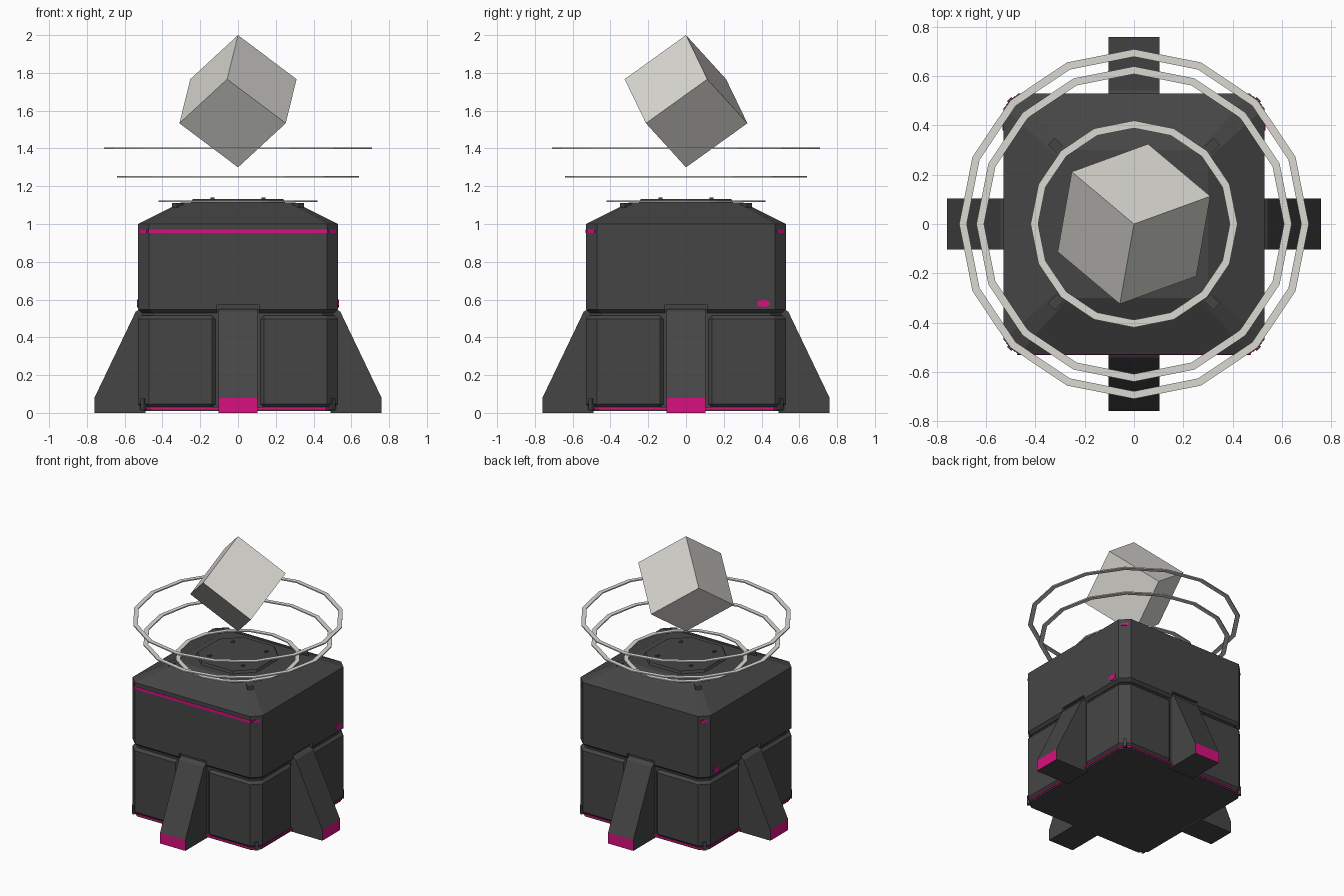
import bpy, bmesh, math
from mathutils import Matrix, Vector

if "Cube" in bpy.data.objects:
    bpy.data.objects.remove(bpy.data.objects["Cube"])


def material(name, rgb):
    m = bpy.data.materials.new(name)
    m.diffuse_color = (*rgb, 1)
    m.use_nodes = True
    m.node_tree.nodes["Principled BSDF"].inputs["Base Color"].default_value = m.diffuse_color
    return m


DARK = material("charcoal", (0.06, 0.06, 0.06))
PINK = material("magenta", (0.68, 0.005, 0.215))
PALE = material("pale_grey", (0.70, 0.69, 0.65))


def finish(bm, name, *mats):
    bmesh.ops.recalc_face_normals(bm, faces=bm.faces[:])
    me = bpy.data.meshes.new(name)
    bm.to_mesh(me)
    bm.free()
    ob = bpy.data.objects.new(name, me)
    bpy.context.collection.objects.link(ob)
    for m in mats:
        me.materials.append(m)
    return ob


def octagon(half, cut):
    a = half - cut
    return [(half, -a), (half, a), (a, half), (-a, half),
            (-half, a), (-half, -a), (-a, -half), (a, -half)]


def loft(name, sections, mat):
    """Stack of (z, outline) sections, closed at both ends."""
    bm = bmesh.new()
    rings = [[bm.verts.new((x, y, z)) for x, y in pts] for z, pts in sections]
    n = len(rings[0])
    for a, b in zip(rings, rings[1:]):
        for i in range(n):
            bm.faces.new((a[i], a[(i + 1) % n], b[(i + 1) % n], b[i]))
    bm.faces.new(rings[0])
    bm.faces.new(rings[-1])
    return finish(bm, name, mat)


def box(name, centre, size, mat, turn=0):
    bm = bmesh.new()
    bmesh.ops.create_cube(bm, size=1, matrix=Matrix.Rotation(turn, 4, 'Z')
                          @ Matrix.Translation(centre) @ Matrix.Diagonal((*size, 1)))
    return finish(bm, name, mat)


def bevel(ob, width):
    m = ob.modifiers.new("bevel", 'BEVEL')
    m.width, m.segments = width, 1
    m.limit_method, m.angle_limit = 'ANGLE', math.radians(60)


# base slab, light strip and inner core
loft("base_slab", [(0.01, octagon(0.515, 0.05)), (0.02, octagon(0.515, 0.05))], DARK)
loft("base_light_strip", [(0.02, octagon(0.521, 0.055)), (0.03, octagon(0.521, 0.055))], PINK)
loft("inner_core", [(0.03, octagon(0.505, 0.055)), (0.60, octagon(0.505, 0.055))], DARK)

# upper shell with sloping roof, notched above each leg
upper = loft("upper_shell", [(0.53, octagon(0.51, 0.055)), (0.548, octagon(0.53, 0.06)),
                             (1.0, octagon(0.53, 0.06)), (1.115, octagon(0.30, 0.035))], DARK)
for k in range(4):
    cutter = box("notch_cutter", (0, -0.54, 0.54), (0.22, 0.08, 0.07), DARK, k * math.pi / 2)
    cutter.hide_render = True
    mod = upper.modifiers.new("leg_notch", 'BOOLEAN')
    mod.object, mod.solver = cutter, 'EXACT'
    bpy.context.view_layer.objects.active = upper
    bpy.ops.object.modifier_apply(modifier=mod.name)
    bpy.data.objects.remove(cutter)

# four lower corner blocks, leaving slots for the legs
for k in range(4):
    c, s = round(math.cos(k * math.pi / 2)), round(math.sin(k * math.pi / 2))
    outline = [(0.12, 0.12), (0.53, 0.12), (0.53, 0.47), (0.47, 0.53), (0.12, 0.53)]
    block = loft("lower_corner_block", [(z, [(c * x - s * y, s * x + c * y) for x, y in outline])
                                        for z in (0.028, 0.515)], DARK)
    bevel(block, 0.018)

# four buttress legs, pink on the upright outer face
profile = [(0.49, 0), (0.76, 0), (0.76, 0.08), (0.542, 0.535), (0.52, 0.55), (0.49, 0.55)]
for k in range(4):
    bm = bmesh.new()
    sides = [[bm.verts.new((x, -d, z)) for d, z in profile] for x in (-0.103, 0.103)]
    bm.faces.new(sides[0])
    bm.faces.new(sides[1])
    for i in range(len(profile)):
        j = (i + 1) % len(profile)
        bm.faces.new((sides[0][i], sides[0][j], sides[1][j], sides[1][i]))
    for f in bm.faces:
        if all(v.co.y < -0.75 for v in f.verts):
            f.material_index = 1
    bmesh.ops.rotate(bm, verts=bm.verts[:], matrix=Matrix.Rotation(k * math.pi / 2, 3, 'Z'))
    finish(bm, "buttress_leg", DARK, PINK)

# front light stripe, corner lights, corner pegs and roof corner tabs
box("front_light_stripe", (0, -0.53, 0.962), (0.95, 0.005, 0.02), PINK)
diag = math.sqrt(0.5)
for k in range(4):
    turn = math.pi / 4 + k * math.pi / 2
    box("corner_light", (0, -diag, 0.962), (0.05, 0.006, 0.018), PINK, turn)
    box("corner_peg", (0, -diag + 0.005, 0.045), (0.025, 0.03, 0.06), DARK, turn)
    box("roof_corner_tab", (0, -0.45, 1.095), (0.04, 0.05, 0.03), DARK, turn)

# small hexagonal side lights
for sx in (-1, 1):
    bm = bmesh.new()
    bmesh.ops.create_cone(bm, cap_ends=True, segments=6, radius1=0.036, radius2=0.036, depth=0.008,
                          matrix=Matrix.Translation((sx * 0.53, 0.41, 0.58))
                          @ Matrix.Diagonal((1, 1, 0.6, 1)) @ Matrix.Rotation(math.pi / 2, 4, 'Y')
                          @ Matrix.Rotation(math.pi / 6, 4, 'Z'))
    finish(bm, "side_light", PINK)

# roof plate with bolts
loft("roof_plate", [(1.11, octagon(0.25, 0.12)), (1.132, octagon(0.24, 0.115))], DARK)
for sx in (-1, 1):
    for sy in (-1, 1):
        box("roof_bolt", (sx * 0.135, sy * 0.135, 1.135), (0.02, 0.02, 0.01), DARK)


# floating sixteen-sided flat rings
def flat_ring(name, r, z):
    bm = bmesh.new()
    h = 0.004
    section = [(r, z - h), (r, z + h), (r - 0.031, z + h), (r - 0.031, z - h)]
    n = 16
    loops = [[bm.verts.new((d * math.cos(2 * math.pi * i / n), d * math.sin(2 * math.pi * i / n), zz))
              for d, zz in section] for i in range(n)]
    for i in range(n):
        a, b = loops[i], loops[(i + 1) % n]
        for j in range(4):
            bm.faces.new((a[j], b[j], b[(j + 1) % 4], a[(j + 1) % 4]))
    finish(bm, name, PALE)


flat_ring("lower_ring", 0.42, 1.12)
flat_ring("middle_ring", 0.64, 1.25)
flat_ring("upper_ring", 0.71, 1.40)

# floating cube balanced on one corner
bm = bmesh.new()
bmesh.ops.create_cube(bm, size=0.7 / math.sqrt(3))
tilt = Vector((1, 1, 1)).rotation_difference(Vector((0, 0, 1))).to_matrix()
bmesh.ops.rotate(bm, verts=bm.verts[:], matrix=tilt)
near_top = max((v for v in bm.verts if 0.05 < v.co.z < 0.2), key=lambda v: v.co.x)
angle = math.radians(20) - math.atan2(near_top.co.y, near_top.co.x)
bmesh.ops.rotate(bm, verts=bm.verts[:], matrix=Matrix.Rotation(angle, 3, 'Z'))
bmesh.ops.translate(bm, verts=bm.verts[:], vec=(0, 0, 1.65))
finish(bm, "floating_cube", PALE)
